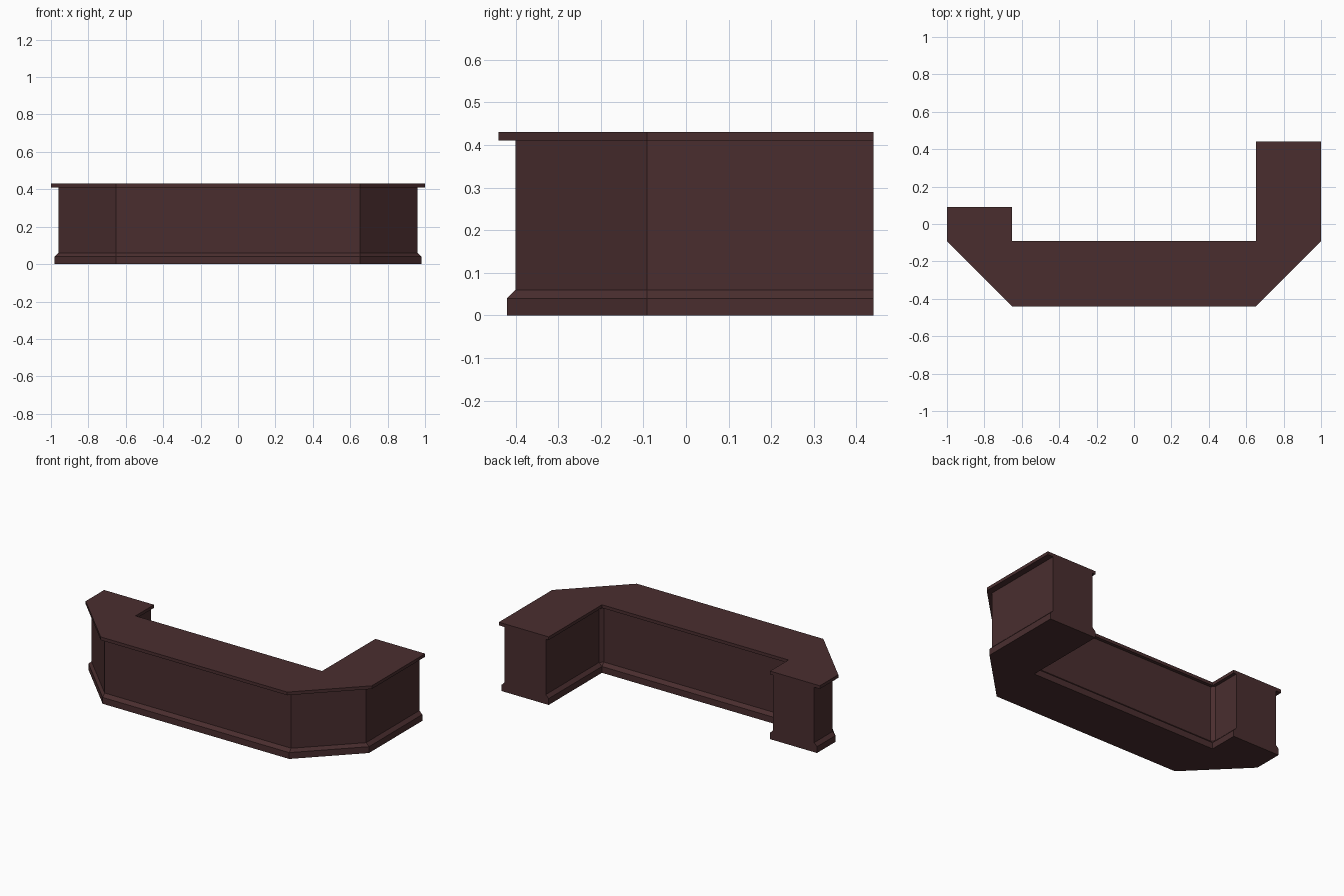
import bpy, bmesh

if "Cube" in bpy.data.objects:
    bpy.data.objects.remove(bpy.data.objects["Cube"])

PX, PY = 0.652, -0.092            # inner corner of the U-shaped plan
LEFT_END, RIGHT_END = 0.092, 0.44  # back ends of the short and long arm

wood = bpy.data.materials.new("dark_brown_wood")
wood.diffuse_color = (0.068, 0.027, 0.028, 1)
wood.use_nodes = True
wood.node_tree.nodes["Principled BSDF"].inputs["Base Color"].default_value = wood.diffuse_color


def path(d):
    """Plan line at distance d outward from the inner edge, with cut corners."""
    return [(-PX - d, LEFT_END), (-PX - d, PY), (-PX, PY - d),
            (PX, PY - d), (PX + d, PY), (PX + d, RIGHT_END)]


def sweep(name, profile):
    """Sweep a closed (distance, height) profile along the counter plan."""
    bm = bmesh.new()
    rails = [[bm.verts.new((x, y, z)) for x, y in path(d)] for d, z in profile]
    n = len(rails)
    for i in range(n):
        a, b = rails[i], rails[(i + 1) % n]
        for k in range(len(a) - 1):
            bm.faces.new((a[k], a[k + 1], b[k + 1], b[k]))
    for k in (0, -1):              # flat arm ends
        bm.faces.new([r[k] for r in rails])
    bmesh.ops.remove_doubles(bm, verts=bm.verts, dist=1e-5)
    bmesh.ops.recalc_face_normals(bm, faces=bm.faces)
    me = bpy.data.meshes.new(name)
    bm.to_mesh(me)
    bm.free()
    me.materials.append(wood)
    ob = bpy.data.objects.new(name, me)
    bpy.context.collection.objects.link(ob)
    return ob


# base moulding with bevelled upper edge
sweep("base_moulding", [(0, 0), (0.328, 0), (0.328, 0.04), (0.308, 0.06),
                        (0.02, 0.06), (0, 0.04)])
# upright counter body
sweep("counter_body", [(0.02, 0.06), (0.308, 0.06), (0.308, 0.41), (0.02, 0.41)])
# overhanging worktop
sweep("worktop", [(0, 0.41), (0.348, 0.41), (0.348, 0.43), (0, 0.43)])
